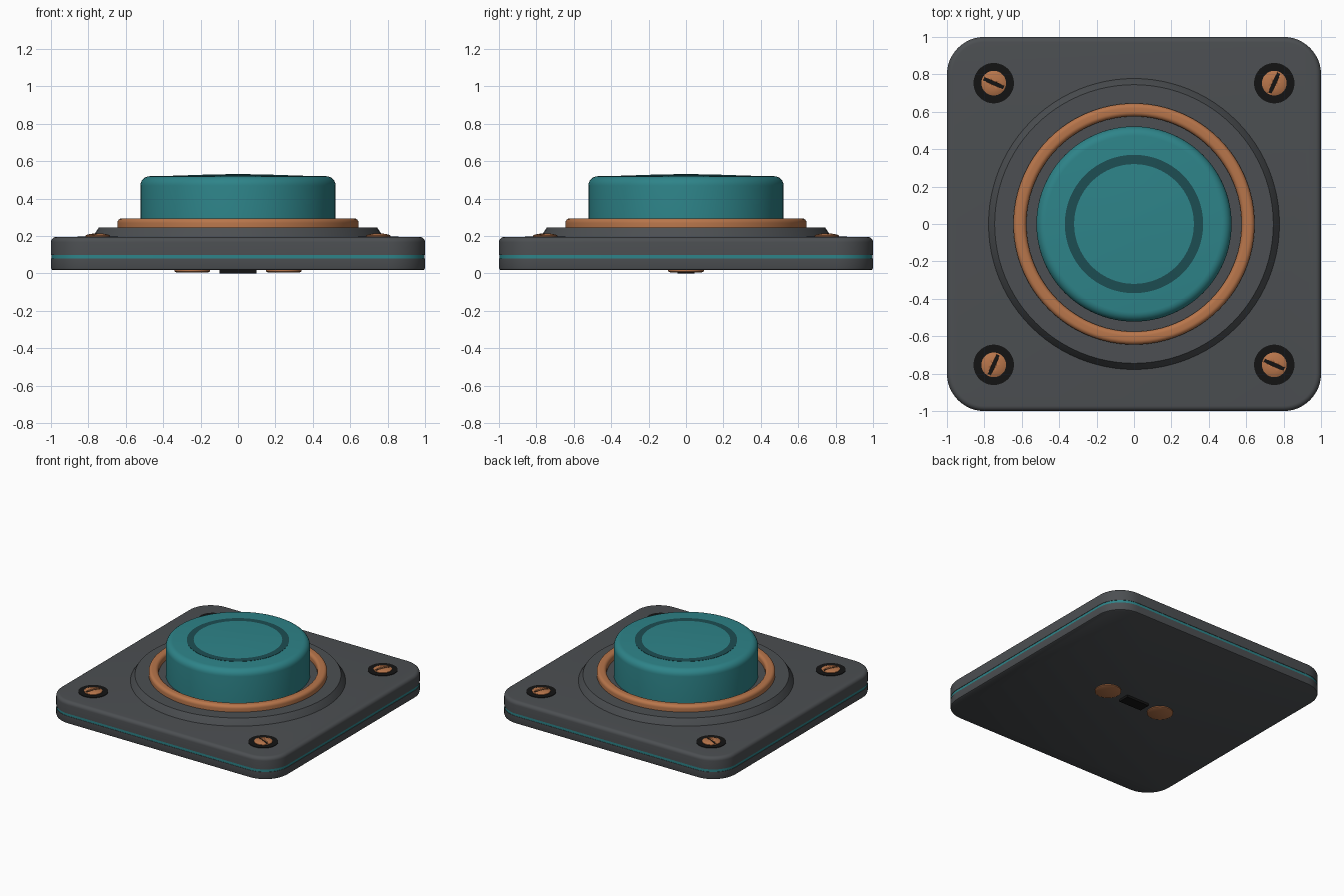
import bpy, bmesh, math
from math import cos, sin, pi, radians

if "Cube" in bpy.data.objects:
    bpy.data.objects.remove(bpy.data.objects["Cube"])


def material(name, rgb):
    m = bpy.data.materials.new(name)
    m.diffuse_color = (*rgb, 1)
    m.use_nodes = True
    m.node_tree.nodes["Principled BSDF"].inputs["Base Color"].default_value = m.diffuse_color
    return m


GREY = material("dark_grey", (0.072, 0.078, 0.084))
TEAL = material("teal", (0.027, 0.23, 0.25))
DARK_TEAL = material("dark_teal", (0.012, 0.075, 0.085))
COPPER = material("copper", (0.48, 0.18, 0.07))
BLACK = material("black", (0.007, 0.007, 0.007))


def finish(name, bm, mat, loc=(0, 0, 0), rot=0, angle=35):
    bmesh.ops.recalc_face_normals(bm, faces=bm.faces)
    me = bpy.data.meshes.new(name)
    bm.to_mesh(me)
    bm.free()
    ob = bpy.data.objects.new(name, me)
    bpy.context.collection.objects.link(ob)
    ob.location = loc
    ob.rotation_euler.z = rot
    me.materials.append(mat)
    bpy.ops.object.select_all(action='DESELECT')
    ob.select_set(True)
    bpy.context.view_layer.objects.active = ob
    bpy.ops.object.shade_smooth_by_angle(angle=radians(angle))
    return ob


def skin(bm, rings, closed=False):
    """Bridge rings of points; cap the ends, or join last to first."""
    loops = [[bm.verts.new(p) for p in r] for r in rings]
    n = len(loops[0])
    pairs = list(zip(loops, loops[1:])) + ([(loops[-1], loops[0])] if closed else [])
    for a, b in pairs:
        for i in range(n):
            j = (i + 1) % n
            bm.faces.new((a[i], a[j], b[j], b[i]))
    if not closed:
        bm.faces.new(loops[0][::-1])
        bm.faces.new(loops[-1])


def lathe(name, profile, mat, seg=96, closed=False, **kw):
    bm = bmesh.new()
    skin(bm, [[(r * cos(2 * pi * i / seg), r * sin(2 * pi * i / seg), z)
               for i in range(seg)] for r, z in profile], closed)
    return finish(name, bm, mat, **kw)


def fillet(r, z, rad, n=6):
    """Quarter round from a vertical wall of radius r to a top at height z."""
    return [(r - rad + rad * cos(pi / 2 * i / n), z - rad + rad * sin(pi / 2 * i / n))
            for i in range(n + 1)]


def slab(name, profile, mat, corner=0.2, n=12):
    """Rounded square lofted through (half width, z) steps."""
    rings = []
    for h, z in profile:
        c, rad = 1 - corner, h - (1 - corner)
        rings.append([(sx * c + rad * cos(a0 + pi / 2 * i / n),
                       sy * c + rad * sin(a0 + pi / 2 * i / n), z)
                      for sx, sy, a0 in ((1, 1, 0), (-1, 1, pi / 2),
                                         (-1, -1, pi), (1, -1, 1.5 * pi))
                      for i in range(n + 1)])
    bm = bmesh.new()
    skin(bm, rings)
    return finish(name, bm, mat)


def box(name, size, mat, loc, rot=0):
    bm = bmesh.new()
    bmesh.ops.create_cube(bm, size=1)
    bmesh.ops.scale(bm, vec=size, verts=bm.verts)
    return finish(name, bm, mat, loc=loc, rot=rot)


# base plate in two halves with a teal seam between them
slab("base_lower", [(0.99, 0.018), (0.997, 0.022), (1, 0.03), (1, 0.079)], GREY)
slab("base_seam", [(0.997, 0.079), (0.997, 0.1)], TEAL)
slab("base_upper", [(1, 0.1)] + fillet(1, 0.195, 0.028), GREY)

# raised collar, copper ring and push button
lathe("collar", [(0.78, 0.19), (0.777, 0.197), (0.745, 0.245)], GREY)
ring = fillet(0.645, 0.295, 0.025)
ring_in = [(1.22 - r, z) for r, z in reversed(ring)]
lathe("copper_ring", [(0.645, 0.24)] + ring + ring_in + [(0.575, 0.24)], COPPER, closed=True)
lathe("button", [(0.522, 0.24)] + fillet(0.522, 0.52, 0.05), TEAL)
lathe("button_groove", [(0.37, 0.515), (0.37, 0.522), (0.32, 0.523), (0.32, 0.515)],
      DARK_TEAL, closed=True)
lathe("button_cap", [(0.32, 0.515), (0.32, 0.523), (0.22, 0.527), (0.11, 0.53),
                     (0.02, 0.531)], TEAL)

# corner screws: black seat, domed copper head, cut slot
for k, (sx, sy) in enumerate(((1, 1), (-1, 1), (-1, -1), (1, -1))):
    x, y = 0.75 * sx, 0.753 * sy
    turn = radians(66 + 90 * k)
    lathe(f"screw_seat_{k + 1}", [(0.108, 0.19), (0.108, 0.199)], BLACK, seg=48, loc=(x, y, 0))
    head = lathe(f"screw_head_{k + 1}", [(0.066, 0.192), (0.066, 0.203), (0.055, 0.208),
                                         (0.035, 0.212), (0.01, 0.214)],
                 COPPER, seg=48, loc=(x, y, 0))
    cutter = box(f"slot_cutter_{k + 1}", (0.116, 0.018, 0.06), BLACK, (x, y, 0.219), turn)
    cutter.hide_render = True
    cutter.hide_viewport = True
    cut = head.modifiers.new("slot", 'BOOLEAN')
    cut.operation = 'DIFFERENCE'
    cut.object = cutter
    box(f"screw_slot_{k + 1}", (0.116, 0.018, 0.012), BLACK, (x, y, 0.1965), turn)

# underside contacts and connector
for side, sx in (("left", -1), ("right", 1)):
    lathe(f"contact_{side}", [(0.085, 0.006), (0.095, 0.011), (0.095, 0.024)], COPPER,
          seg=48, loc=(0.245 * sx, 0, 0))
box("connector", (0.2, 0.09, 0.026), BLACK, (0, 0, 0.013))
